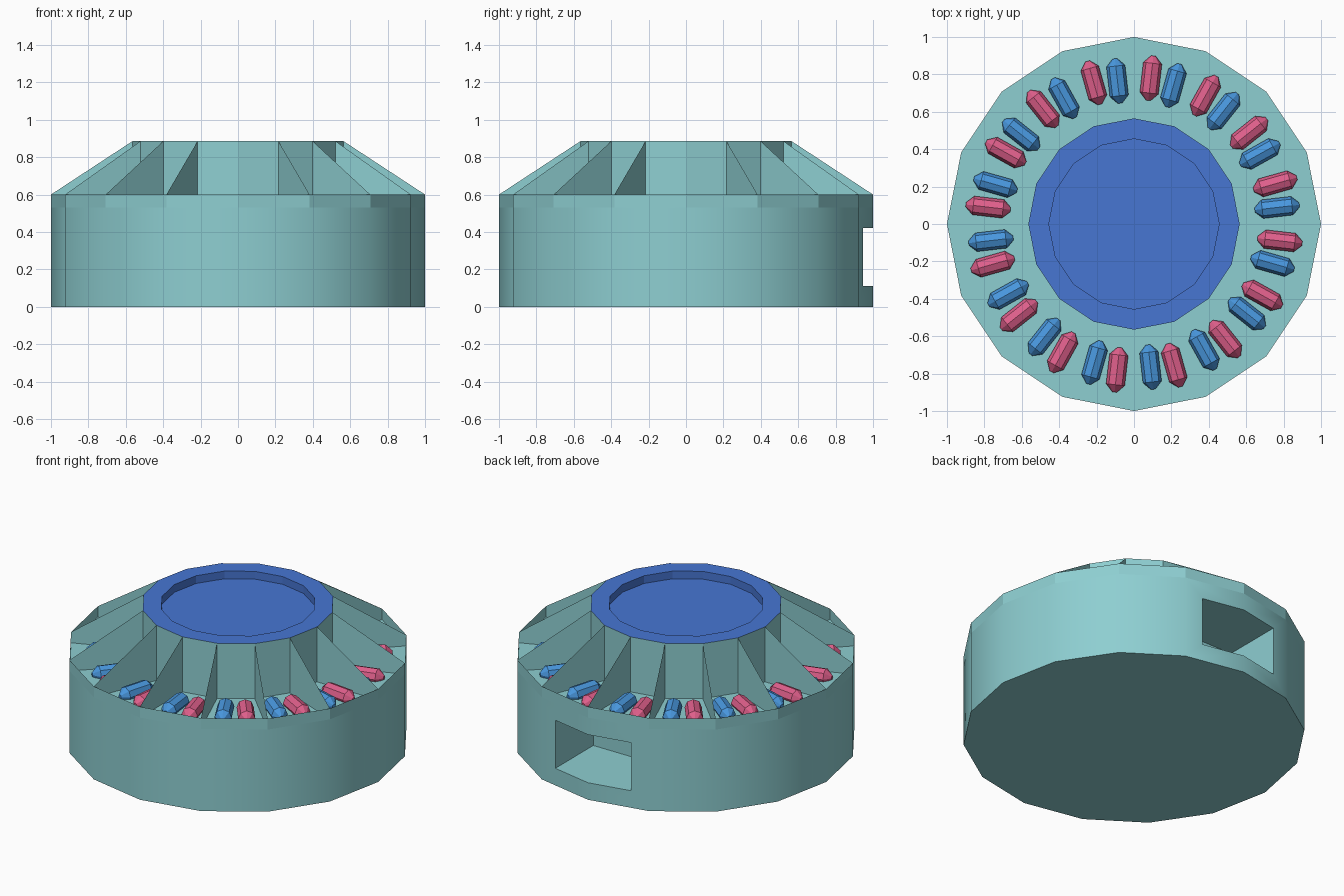
import bpy, bmesh, math
from mathutils import Matrix

if "Cube" in bpy.data.objects:
    bpy.data.objects.remove(bpy.data.objects["Cube"])

SIDES = 16
FLOOR, RIM, TOP = 0.53, 0.6, 0.885
R_OUT, R_HUB, R_DISH = 1.0, 0.565, 0.455


def material(name, rgb):
    m = bpy.data.materials.new(name)
    m.use_nodes = True
    m.diffuse_color = (*rgb, 1)
    m.node_tree.nodes["Principled BSDF"].inputs["Base Color"].default_value = (*rgb, 1)
    return m


TEAL = material("pale teal", (0.27, 0.62, 0.64))
BLUE = material("royal blue", (0.063, 0.18, 0.65))
SKY = material("sky blue", (0.066, 0.31, 0.73))
PINK = material("raspberry pink", (0.74, 0.115, 0.26))


def make_object(name, bm, *mats, smooth=False):
    mesh = bpy.data.meshes.new(name)
    bm.to_mesh(mesh)
    bm.free()
    obj = bpy.data.objects.new(name, mesh)
    bpy.context.collection.objects.link(obj)
    for m in mats:
        mesh.materials.append(m)
    if smooth:
        smooth_object(obj)
    return obj


def smooth_object(obj, angle=30):
    bpy.ops.object.select_all(action='DESELECT')
    obj.select_set(True)
    bpy.context.view_layer.objects.active = obj
    bpy.ops.object.shade_smooth_by_angle(angle=math.radians(angle))


def ring(bm, r, z, n=SIDES):
    return [bm.verts.new((r * math.cos(math.tau * i / n), r * math.sin(math.tau * i / n), z))
            for i in range(n)]


def lathe(profile, n=SIDES, cap_start=False, cap_end=False):
    """Join rings of (radius, height) into a turned shell."""
    bm = bmesh.new()
    rings = [ring(bm, r, z, n) for r, z in profile]
    for a, b in zip(rings, rings[1:]):
        for i in range(n):
            j = (i + 1) % n
            bm.faces.new((a[i], a[j], b[j], b[i]))
    if cap_start:
        bm.faces.new(rings[0][::-1])
    if cap_end:
        bm.faces.new(rings[-1])
    return bm


# Drum body with a rectangular slot in the back
body = make_object("drum_body", lathe([(R_OUT, 0), (R_OUT, FLOOR)], cap_start=True, cap_end=True), TEAL)
bm = bmesh.new()
bmesh.ops.create_cube(bm, size=1, matrix=Matrix.Translation((0, 0.86, 0.265))
                      @ Matrix.Diagonal((0.54, 0.6, 0.31, 1)))
cutter = make_object("slot_cutter", bm, TEAL)
cutter.hide_render = True
cut = body.modifiers.new("slot", 'BOOLEAN')
cut.operation, cut.solver, cut.object = 'DIFFERENCE', 'EXACT', cutter
bpy.context.view_layer.objects.active = body
bpy.ops.object.modifier_apply(modifier=cut.name)
bpy.data.objects.remove(cutter)
smooth_object(body)

# Thin rim around the tray
make_object("tray_rim", lathe([(R_OUT, FLOOR), (R_OUT, RIM)]), TEAL)

# Central hub with a blue dished top
bm = lathe([(R_HUB, FLOOR), (R_HUB, TOP), (R_DISH, TOP), (R_DISH, TOP - 0.05)], cap_end=True)
for f in bm.faces:
    c = f.calc_center_median()
    f.material_index = int(c.z > TOP - 0.06)
make_object("hub", bm, TEAL, BLUE)

# Thin sloping dividers between the compartments
bm = bmesh.new()
outline = [(R_HUB, FLOOR), (R_OUT, FLOOR), (R_OUT, RIM), (R_HUB, TOP)]
for i in range(SIDES):
    a = math.tau * i / SIDES
    bm.faces.new([bm.verts.new((r * math.cos(a), r * math.sin(a), z)) for r, z in outline])
make_object("dividers", bm, TEAL)

# One blue and one pink capsule in every compartment
capsule = [(0.012, -0.12), (0.05, -0.08), (0.05, 0.08), (0.012, 0.12)]
for name, mat, offset, radius in (("blue_capsule", SKY, 6.6, 0.77), ("pink_capsule", PINK, 15.9, 0.785)):
    for i in range(SIDES):
        bm = lathe(capsule, n=8, cap_start=True, cap_end=True)
        place = (Matrix.Rotation(math.radians(offset) + math.tau * i / SIDES, 4, 'Z')
                 @ Matrix.Translation((radius, 0, FLOOR + 0.015))
                 @ Matrix.Rotation(math.pi / 2, 4, 'Y'))
        bmesh.ops.transform(bm, matrix=place, verts=bm.verts)
        make_object(f"{name}_{i + 1}", bm, mat, smooth=True)
